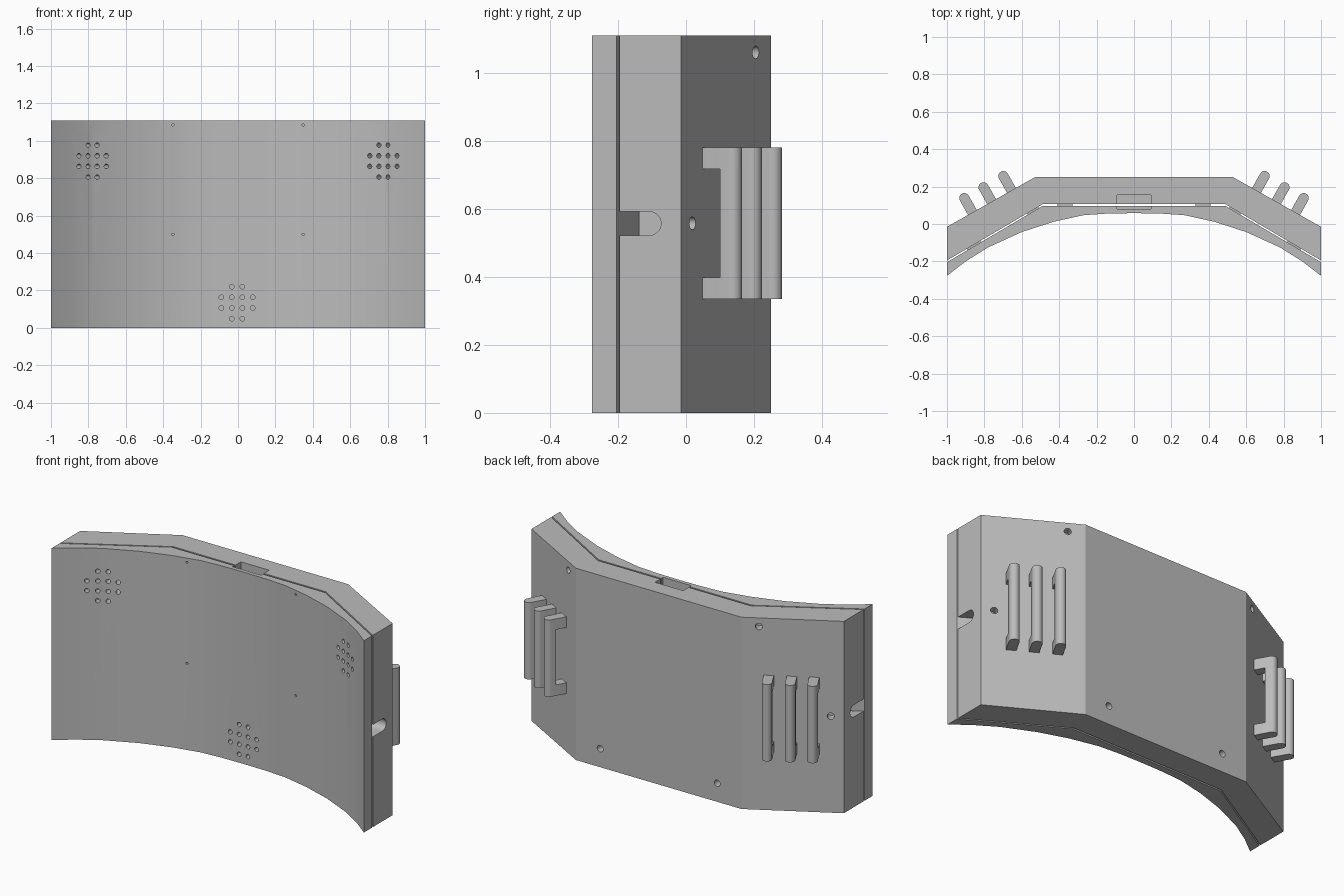
import bpy, bmesh, math
from mathutils import Vector, Matrix

if "Cube" in bpy.data.objects:
    bpy.data.objects.remove(bpy.data.objects["Cube"], do_unlink=True)

H = 1.11
GREY = bpy.data.materials.new("plain grey")
GREY.use_nodes = True
GREY.diffuse_color = (0.5, 0.5, 0.5, 1)
GREY.node_tree.nodes["Principled BSDF"].inputs["Base Color"].default_value = (0.5, 0.5, 0.5, 1)


def prism(bm, pts, z0, z1):
    """Extrude a closed plan outline from z0 to z1."""
    face = bm.faces.new([bm.verts.new((x, y, z0)) for x, y in pts])
    new = bmesh.ops.extrude_face_region(bm, geom=[face])["geom"]
    verts = [v for v in new if isinstance(v, bmesh.types.BMVert)]
    bmesh.ops.translate(bm, verts=verts, vec=(0, 0, z1 - z0))


def box(bm, lo, hi):
    prism(bm, [(lo[0], lo[1]), (hi[0], lo[1]), (hi[0], hi[1]), (lo[0], hi[1])], lo[2], hi[2])


def drill(bm, centre, axis, radius, depth):
    """Cylinder centred on a surface point, reaching depth either way."""
    rot = Vector(axis).to_track_quat('Z', 'Y').to_matrix().to_4x4()
    bmesh.ops.create_cone(bm, cap_ends=True, segments=16, radius1=radius, radius2=radius,
                          depth=2 * depth, matrix=Matrix.Translation(centre) @ rot)


def finish(bm, name):
    bmesh.ops.recalc_face_normals(bm, faces=bm.faces)
    mesh = bpy.data.meshes.new(name)
    bm.to_mesh(mesh)
    bm.free()
    mesh.materials.append(GREY)
    ob = bpy.data.objects.new(name, mesh)
    bpy.context.collection.objects.link(ob)
    return ob


def smooth(ob, angle=25):
    bpy.ops.object.select_all(action='DESELECT')
    ob.select_set(True)
    bpy.context.view_layer.objects.active = ob
    bpy.ops.object.shade_smooth_by_angle(angle=math.radians(angle))


def cut(ob, cutter):
    mod = ob.modifiers.new("cut", 'BOOLEAN')
    mod.operation, mod.solver, mod.object = 'DIFFERENCE', 'EXACT', cutter
    graph = bpy.context.evaluated_depsgraph_get()
    mesh = bpy.data.meshes.new_from_object(ob.evaluated_get(graph))
    ob.modifiers.clear()
    ob.data = mesh
    bpy.data.objects.remove(cutter, do_unlink=True)


def mirrored(half):
    """Complete a right-hand outline, listed from the centre outwards."""
    return [(-x, y) for x, y in reversed(half) if x > 0] + half


# Plan outlines
FRONT = [(0, .058), (.14, .056), (.27, .047), (.43, .012), (.6, -.043),
         (.78, -.125), (.9, -.2), (1, -.277)]
SEAM_FRONT = [(.49, .096), (1, -.204)]
SEAM_BACK = [(.488, .106), (1, -.195)]
BACK = [(.53, .25), (1, -.015)]


def front_y(x):
    for (x0, y0), (x1, y1) in zip(FRONT, FRONT[1:]):
        if x0 <= abs(x) <= x1:
            return y0 + (y1 - y0) * (abs(x) - x0) / (x1 - x0)


def back_y(x):
    (x0, y0), (x1, y1) = BACK
    return y0 if abs(x) < x0 else y0 + (y1 - y0) * (abs(x) - x0) / (x1 - x0)


# Curved front panel
bm = bmesh.new()
prism(bm, mirrored(FRONT) + mirrored(SEAM_FRONT)[::-1], 0, H)
front_panel = finish(bm, "front_panel")

# Angled rear shell
bm = bmesh.new()
prism(bm, mirrored(BACK) + mirrored(SEAM_BACK)[::-1], 0, H)
rear_shell = finish(bm, "rear_shell")

# Speaker grilles and pin holes in the panel, and the top socket
bm = bmesh.new()
for cx, cz, tilt in ((-.777, .892, -30), (.777, .892, 30), (-.005, .135, 0)):
    a = math.radians(tilt)
    for i in range(4):
        for j in range(4):
            if i in (0, 3) and j in (0, 3):
                continue
            x = cx + (i - 1.5) * .056 * math.cos(a)
            z = cz + (j - 1.5) * .057
            drill(bm, (x, front_y(x), z), (-math.sin(a), -math.cos(a), 0), .0125, .1)
for x in (-.348, .348):
    for z in (.5, 1.085):
        drill(bm, (x, front_y(x), z), (0, -1, 0), .006, .03)
SOCKET = (-.09, .08, H - .08), (.09, .155, H + .1)
box(bm, *SOCKET)
cut(front_panel, finish(bm, "panel_cutter"))

# Screw holes, side cable slots and the socket in the rear shell
NORMAL = Vector((.265, .47, 0)).normalized()
bm = bmesh.new()
box(bm, *SOCKET)
for s in (-1, 1):
    drill(bm, (s * .375, .25, .107), (0, 1, 0), .019, .05)
    for x, z in ((.61, 1.06), (.94, .558)):
        drill(bm, (s * x, back_y(x), z), (s * NORMAL.x, NORMAL.y, 0), .019, .05)
    # slot with a rounded rear end
    arc = [(-.108 + .035 * math.cos(t), .557 + .035 * math.sin(t))
           for t in (math.radians(-90 + 18 * k) for k in range(11))]
    outline = [(-.3, .522)] + arc + [(-.3, .592)]
    face = bm.faces.new([bm.verts.new((s * .9, y, z)) for y, z in outline])
    new = bmesh.ops.extrude_face_region(bm, geom=[face])["geom"]
    bmesh.ops.translate(bm, vec=(s * .2, 0, 0),
                        verts=[v for v in new if isinstance(v, bmesh.types.BMVert)])
cut(rear_shell, finish(bm, "shell_cutter"))
smooth(front_panel)
smooth(rear_shell)

# Spacer tabs bridging the seam
bm = bmesh.new()
for s in (-1, 1):
    prism(bm, [(s * .33, .094), (s * .41, .094), (s * .41, .108), (s * .33, .108)], .05, H - .03)
    for x0, x1 in ((.51, .57), (.82, .89)):
        line = [(x, .101 - (x - .489) * .588) for x in (x0, x1)]
        prism(bm, [(s * x, y - .007) for x, y in line] +
              [(s * x, y + .007) for x, y in reversed(line)], .05, H - .03)
finish(bm, "seam_tabs")

# Rear grip handles: two legs and a rounded bar each
R, TIP = .027, .088
Z0, Z1, LEG = .335, .78, .063
ALONG = Vector((-NORMAL.y, NORMAL.x, 0))


def handle(name, side, distance):
    foot = Vector((BACK[1][0], BACK[1][1], 0)) + ALONG * distance

    def section(base):
        pts = [(R, base)] + [(R * math.cos(t), TIP + R * math.sin(t))
                             for t in (math.pi * k / 10 for k in range(11))] + [(-R, base)]
        spots = [foot + ALONG * u + NORMAL * h for u, h in pts]
        return [(side * p.x, p.y) for p in spots]

    bm = bmesh.new()
    prism(bm, section(-.01), Z0, Z0 + LEG)
    prism(bm, section(-.01), Z1 - LEG, Z1)
    prism(bm, section(.06), Z0 + LEG, Z1 - LEG)
    smooth(finish(bm, name))


for side, label in ((1, "left"), (-1, "right")):
    for n, distance in enumerate((.156, .274, .396)):
        handle(f"{label}_handle_{n + 1}", side, distance)
